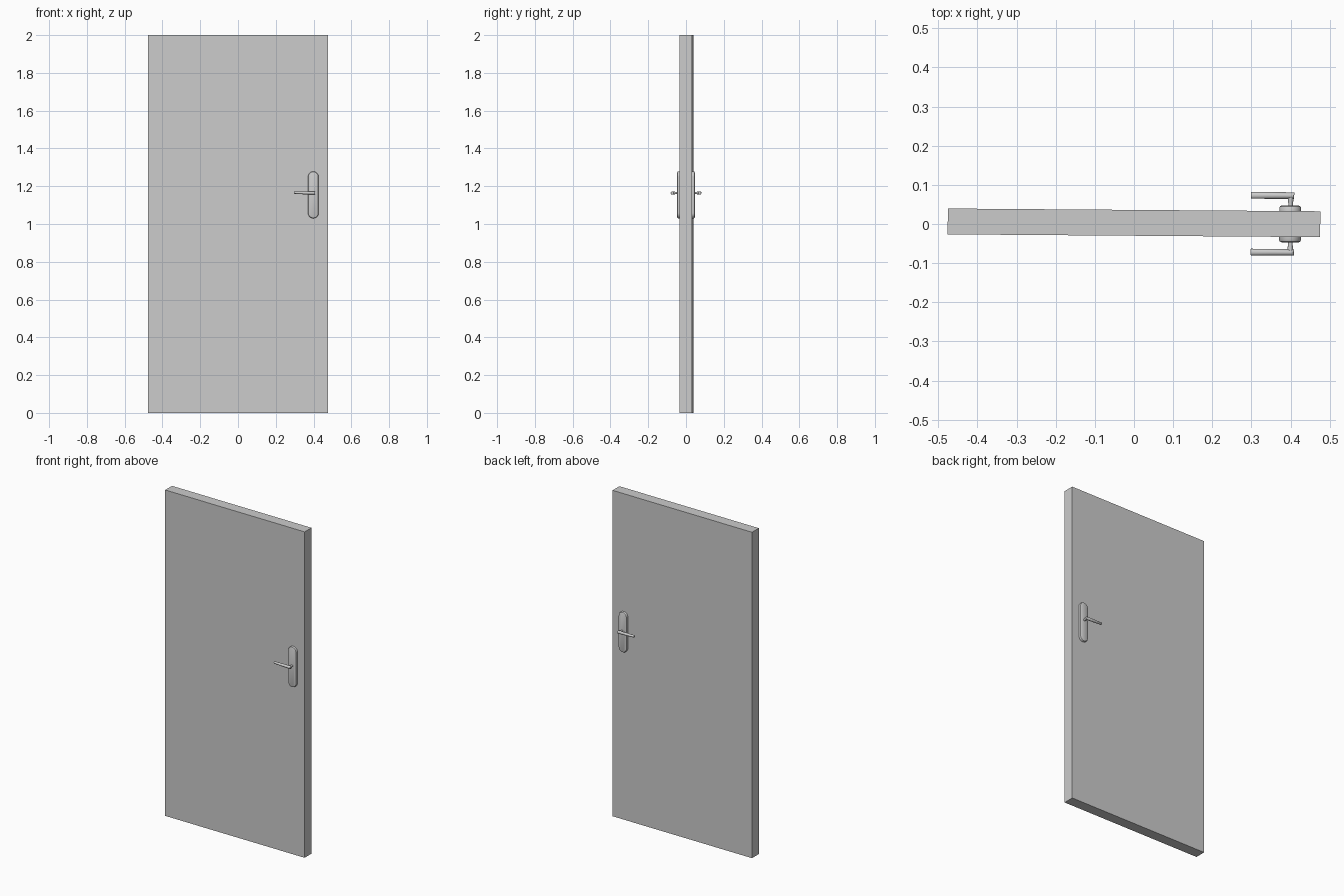
import bpy, bmesh, math
from mathutils import Vector

if "Cube" in bpy.data.objects:
    bpy.data.objects.remove(bpy.data.objects["Cube"])

SWING = -0.0074            # the leaf stands very slightly turned
OFFSET = (0, 0.003, 0)


def finish(name, bm, mirror=False, smooth=True):
    bmesh.ops.recalc_face_normals(bm, faces=bm.faces)
    mesh = bpy.data.meshes.new(name)
    bm.to_mesh(mesh)
    bm.free()
    ob = bpy.data.objects.new(name, mesh)
    bpy.context.collection.objects.link(ob)
    ob.location = OFFSET
    ob.rotation_euler = (0, 0, SWING)
    if mirror:
        m = ob.modifiers.new("both_sides", 'MIRROR')
        m.use_axis = (False, True, False)
    if smooth:
        bpy.ops.object.select_all(action='DESELECT')
        ob.select_set(True)
        bpy.context.view_layer.objects.active = ob
        bpy.ops.object.shade_smooth_by_angle(angle=math.radians(35))
    return ob


def loft(name, rings):
    """Skin a list of closed point rings and cap both ends."""
    bm = bmesh.new()
    loops = [[bm.verts.new(p) for p in ring] for ring in rings]
    n = len(loops[0])
    for a, b in zip(loops, loops[1:]):
        for i in range(n):
            j = (i + 1) % n
            bm.faces.new((a[i], a[j], b[j], b[i]))
    bm.faces.new(loops[0])
    bm.faces.new(loops[-1])
    return finish(name, bm, mirror=True)


def ellipse(centre, u, v, n=24):
    c, u, v = Vector(centre), Vector(u), Vector(v)
    return [c + u * math.cos(t) + v * math.sin(t)
            for t in (2 * math.pi * i / n for i in range(n))]


def stadium(x, y, z, r, half, n=16):
    pts = []
    for sign, start in ((1, 0), (-1, math.pi)):
        for i in range(n + 1):
            t = start + math.pi * i / n
            pts.append(Vector((x + r * math.cos(t), y, z + sign * half + r * math.sin(t))))
    return pts


# door leaf
bm = bmesh.new()
bmesh.ops.create_cube(bm, size=1)
bmesh.ops.scale(bm, vec=(0.952, 0.066, 2), verts=bm.verts)
bmesh.ops.translate(bm, vec=(0, 0, 1), verts=bm.verts)
finish("door_leaf", bm, smooth=False)

# escutcheon plates with a sloped rim
loft("handle_plate", [stadium(0.399, y, 1.154, r, 0.096)
                      for y, r in ((-0.030, 0.028), (-0.041, 0.028),
                                   (-0.045, 0.026), (-0.0475, 0.021))])

# necks joining plate and lever
loft("handle_neck", [ellipse((0.400, y, 1.164), (r, 0, 0), (0, 0, r))
                     for y, r in ((-0.045, 0.006), (-0.054, 0.006),
                                  (-0.064, 0.0075), (-0.072, 0.0075))])

# levers, tapering to the free end
loft("handle_lever", [ellipse((x, -0.0725, z), (0, ry, 0), (0, 0, rz))
                      for x, z, ry, rz in ((0.409, 1.164, 0.0075, 0.0075),
                                           (0.407, 1.164, 0.0085, 0.009),
                                           (0.350, 1.165, 0.0085, 0.008),
                                           (0.300, 1.166, 0.0085, 0.006),
                                           (0.298, 1.166, 0.0075, 0.005))])
